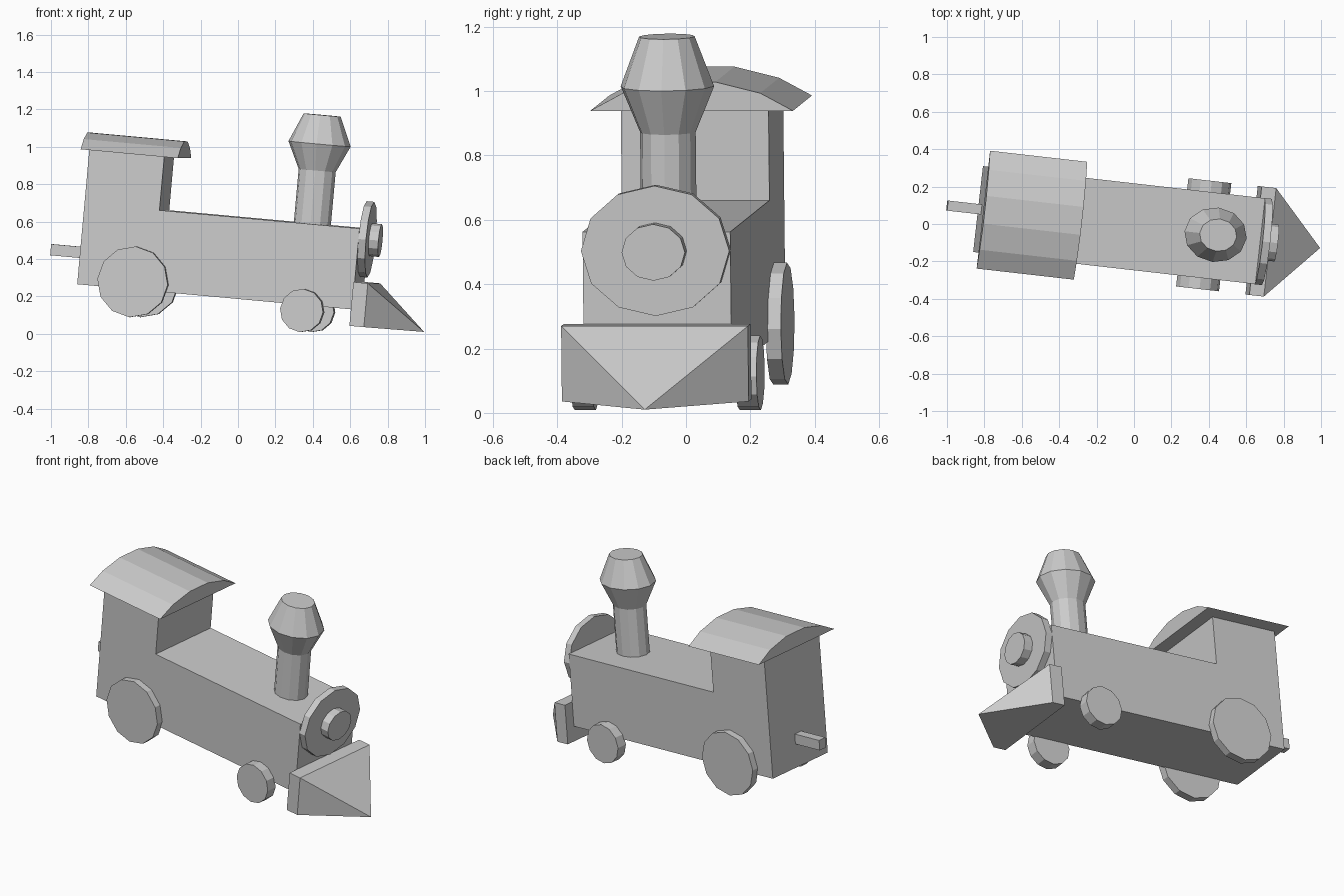
import bpy, bmesh
from math import radians, cos, sin, pi
from mathutils import Matrix, Vector

cube = bpy.data.objects.get("Cube")
if cube:
    bpy.data.objects.remove(cube, do_unlink=True)

grey = bpy.data.materials.new("plain_grey")
grey.use_nodes = True
colour = (0.6, 0.6, 0.6, 1)
grey.diffuse_color = colour
grey.node_tree.nodes["Principled BSDF"].inputs["Base Color"].default_value = colour

# The whole engine is turned slightly to its right and pitched nose-down.
# Local axes: x along the engine, y across it, z up.
POSE = (Matrix.Rotation(radians(-6.5), 4, 'Z') @ Matrix.Rotation(radians(5.2), 4, 'Y')
        @ Matrix.Translation((0, -0.015, 0)))


def loft(name, rings):
    """Skin matching rings of points and cap both ends; a one-point ring is an apex."""
    bm = bmesh.new()
    loops = [[bm.verts.new(p) for p in ring] for ring in rings]
    for low, high in zip(loops, loops[1:]):
        n = len(low)
        for i in range(n):
            j = (i + 1) % n
            if len(high) == 1:
                bm.faces.new((low[i], low[j], high[0]))
            else:
                bm.faces.new((low[i], low[j], high[j], high[i]))
    for cap in (loops[0], loops[-1]):
        if len(cap) > 2:
            bm.faces.new(cap)
    bmesh.ops.recalc_face_normals(bm, faces=bm.faces)
    mesh = bpy.data.meshes.new(name)
    bm.to_mesh(mesh)
    bm.free()
    mesh.materials.append(grey)
    obj = bpy.data.objects.new(name, mesh)
    bpy.context.collection.objects.link(obj)
    obj.matrix_world = POSE
    return obj


def section(x, half, low, high):
    """Rectangle across the engine."""
    return [(x, -half, low), (x, half, low), (x, half, high), (x, -half, high)]


def box(name, x0, x1, half, low, high):
    return loft(name, [section(x, half, low, high) for x in (x0, x1)])


def ellipse(centre, u, v, sides=12):
    """Ring of points spanned by the two radius vectors."""
    c, u, v = Vector(centre), Vector(u), Vector(v)
    return [c + u * cos(2 * pi * i / sides) + v * sin(2 * pi * i / sides) for i in range(sides)]


# Boiler, cab and rear coupling
box("boiler_body", -0.858, 0.628, 0.231, 0.188, 0.622)
box("cab", -0.858, -0.453, 0.231, 0.6, 0.911)
box("rear_coupling", -1.04, -0.85, 0.027, 0.327, 0.387)

# Solid arched roof
half_arch = [(0.317, 0), (0.215, 0.055), (0.075, 0.09)]
arch = half_arch + [(-y, z) for y, z in reversed(half_arch)]
loft("cab_roof", [[(x, y, 0.909 + z) for y, z in arch] for x in (-0.895, -0.37)])

# Flared chimney
chimney_profile = [(0.1, 0.6), (0.1, 0.908), (0.168, 1.051), (0.1, 1.206)]
loft("chimney", [ellipse((0.346, 0.007, z), (r, 0, 0), (0, r * 0.87, 0))
                 for r, z in chimney_profile])

# Round front plate and its hub
for name, x0, x1, ry, rz in (("front_plate", 0.627, 0.668, 0.232, 0.203),
                             ("front_hub", 0.66, 0.72, 0.099, 0.088)):
    loft(name, [ellipse((x, 0, 0.566), (0, ry, 0), (0, 0, rz)) for x in (x0, x1)])

# Wedge-shaped track guard
loft("track_guard", [section(0.628, 0.292, 0.1, 0.335),
                     section(0.706, 0.292, 0.1, 0.335),
                     [(0.998, 0, 0.101)]])

# Wheels on both sides
for side, sign in (("left", 1), ("right", -1)):
    for place, x, z, r, outer in (("rear", -0.558, 0.228, 0.19, 0.272),
                                  ("front", 0.364, 0.158, 0.116, 0.291)):
        loft(f"{place}_{side}_wheel",
             [ellipse((x, sign * y, z), (r, 0, 0), (0, 0, r)) for y in (0.225, outer)])
